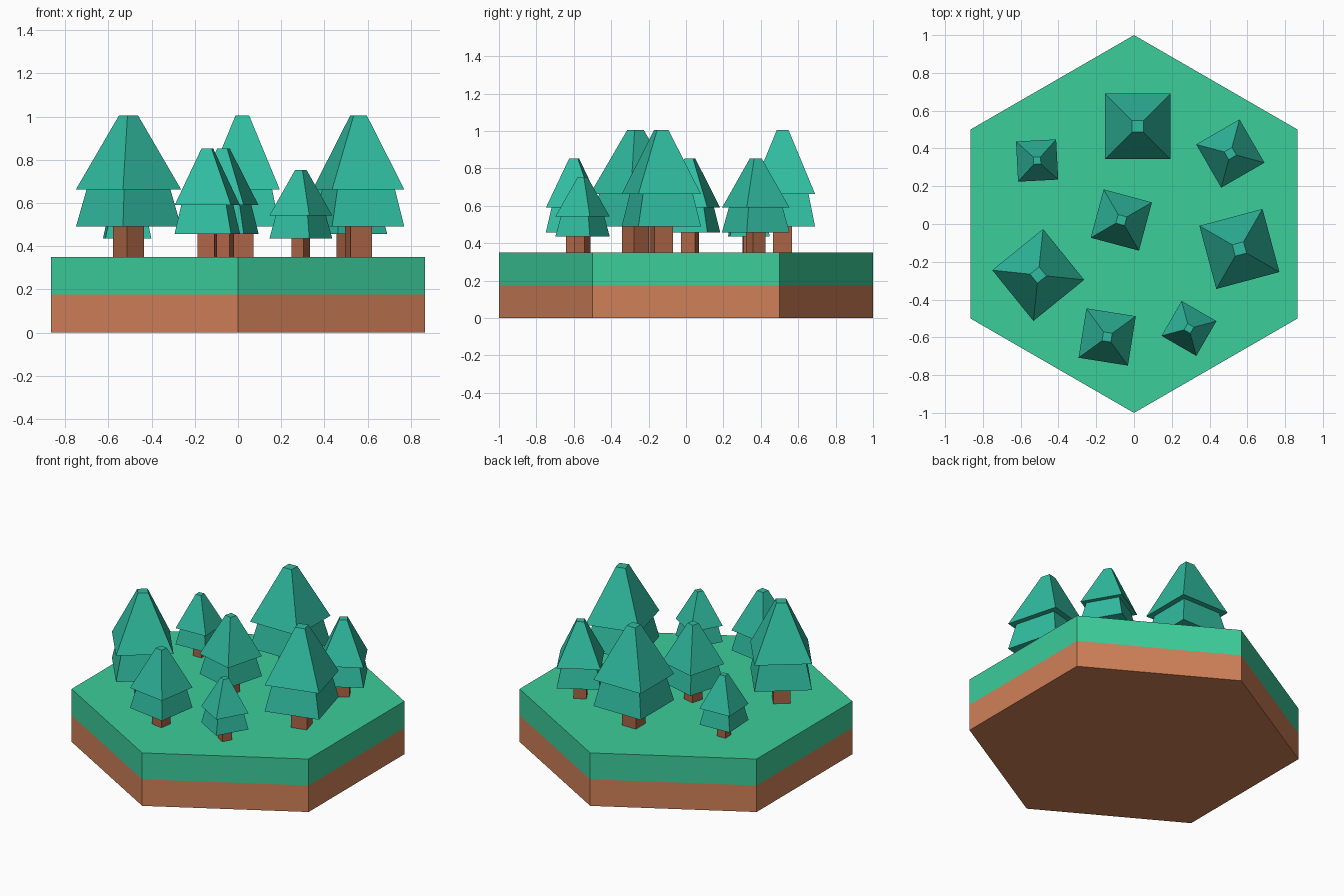
import bpy, bmesh
from math import radians, cos, sin, pi, sqrt

if "Cube" in bpy.data.objects:
    bpy.data.objects.remove(bpy.data.objects["Cube"])


def material(name, r, g, b):
    lin = lambda c: ((c / 255 + 0.055) / 1.055) ** 2.4
    m = bpy.data.materials.new(name)
    m.diffuse_color = (lin(r), lin(g), lin(b), 1)
    m.use_nodes = True
    m.node_tree.nodes["Principled BSDF"].inputs["Base Color"].default_value = m.diffuse_color
    return m


GRASS = material("grass", 60, 205, 155)
SOIL = material("soil", 208, 128, 88)
NEEDLES = material("needles", 48, 188, 160)
BARK = material("bark", 172, 101, 70)


def loft(name, sides, start, profile, mats, band_mats=None):
    """Stack of regular polygons (radius, z), closed with a cap at each end."""
    bm = bmesh.new()
    rings = []
    for r, z in profile:
        angles = [start + 2 * pi * i / sides for i in range(sides)]
        rings.append([bm.verts.new((r * cos(a), r * sin(a), z)) for a in angles])
    bands = band_mats or [0] * (len(profile) - 1)
    for lo, hi, mat in zip(rings, rings[1:], bands):
        for i in range(sides):
            j = (i + 1) % sides
            bm.faces.new((lo[i], lo[j], hi[j], hi[i])).material_index = mat
    bm.faces.new(rings[0][::-1]).material_index = bands[0]
    bm.faces.new(rings[-1]).material_index = bands[-1]
    bm.normal_update()
    mesh = bpy.data.meshes.new(name)
    bm.to_mesh(mesh)
    bm.free()
    for m in mats:
        mesh.materials.append(m)
    ob = bpy.data.objects.new(name, mesh)
    bpy.context.collection.objects.link(ob)
    return ob


# Hexagonal ground tile: soil below, grass above
GROUND = 0.35
loft("ground_tile", 6, pi / 2, [(1, 0), (1, GROUND / 2), (1, GROUND)],
     [SOIL, GRASS], [0, 1])

# Tree profiles as (half width, height above ground) for a full-size tree
TRUNK = [(0.051, 0), (0.051, 0.14)]
FOLIAGE = [(0.173, 0.14), (0.138, 0.313), (0.173, 0.313), (0.031, 0.656)]


def tree(x, y, scale, turn):
    for name, profile, mat in (("tree_trunk", TRUNK, BARK),
                               ("tree_foliage", FOLIAGE, NEEDLES)):
        rings = [(h * sqrt(2) * scale, z * scale) for h, z in profile]
        ob = loft(name, 4, pi / 4, rings, [mat])
        ob.location = (x, y, GROUND)
        ob.rotation_euler.z = radians(turn)


# Trees: x, y, scale, turn in degrees
LARGE, MEDIUM, SMALL = 1.0, 0.765, 0.615
for spec in [
    (0.02, 0.517, LARGE, 0),
    (0.558, -0.132, LARGE, 15),
    (-0.507, -0.27, LARGE, 39),
    (0.51, 0.373, MEDIUM, 30),
    (-0.067, 0.021, MEDIUM, -15),
    (-0.142, -0.598, MEDIUM, -9),
    (-0.513, 0.336, SMALL, 3),
    (0.291, -0.553, SMALL, -30),
]:
    tree(*spec)
